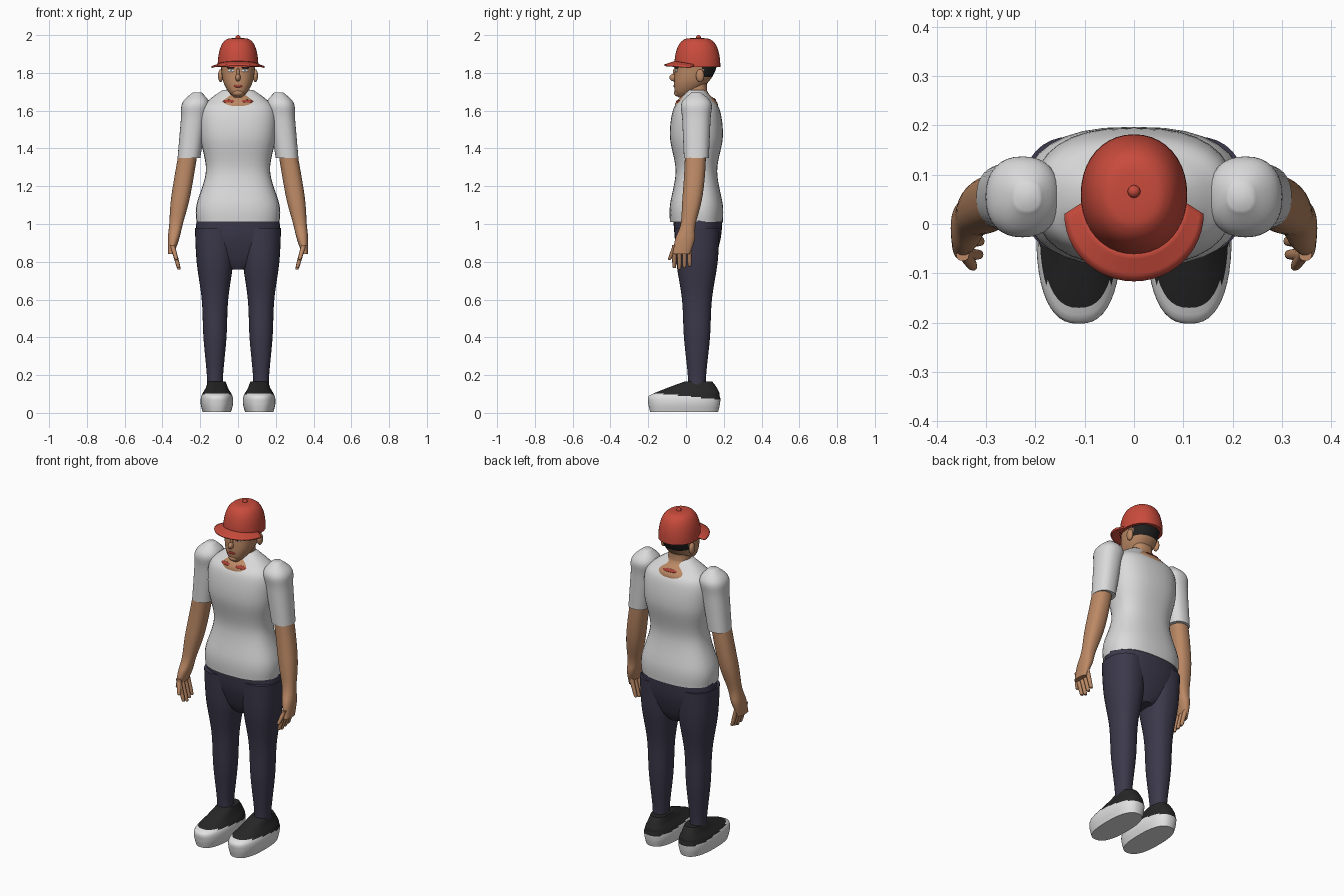
import bpy, bmesh, math
from mathutils import Vector, Matrix, Euler

cube = bpy.data.objects.get("Cube")
if cube:
    bpy.data.objects.remove(cube)


def material(name, red, green, blue):
    m = bpy.data.materials.new(name)
    m.use_nodes = True
    colour = (red, green, blue, 1)
    m.diffuse_color = colour
    m.node_tree.nodes["Principled BSDF"].inputs["Base Color"].default_value = colour
    return m


SKIN = material("skin", .5, .25, .13)
SHIRT = material("shirt_white", .7, .7, .7)
NAVY = material("trouser_navy", .045, .04, .07)
BLACK = material("shoe_black", .02, .02, .02)
SOLE = material("sole_white", .75, .75, .75)
RED = material("cap_red", .58, .07, .045)
HAIR = material("hair_black", .015, .015, .015)
LIP = material("lip_red", .4, .05, .035)


def finish(name, bm, mats, rule=None):
    """Turn a bmesh into a smooth object, colouring faces by a rule."""
    bmesh.ops.recalc_face_normals(bm, faces=bm.faces)
    mesh = bpy.data.meshes.new(name)
    bm.to_mesh(mesh)
    bm.free()
    for m in mats:
        mesh.materials.append(m)
    if rule:
        for face in mesh.polygons:
            face.material_index = int(rule(face.center))
    mesh.shade_smooth()
    mesh.set_sharp_from_angle(angle=math.radians(50))
    obj = bpy.data.objects.new(name, mesh)
    bpy.context.collection.objects.link(obj)
    return obj


def spline(a, b, c, d, t):
    """Smooth curve from b to c, with a and d as neighbours."""
    start, end = (c - a) / 2, (d - b) / 2
    ease = t * t * (3 - 2 * t)
    return b.lerp(c, ease) + start * t * (1 - t) ** 2 - end * t * t * (1 - t)


def loft(name, rings, *mats, x=lambda z: 0, y=lambda z: .055, ratio=1,
         side=1, sides=32, steps=6, power=2.3, rule=None):
    """Skin rings (height, half width, half depth) around the line x(z), y(z).
    A ring without a depth takes its width times the ratio."""
    rings = [Vector((r[0], r[1], r[2] if len(r) > 2 else r[1] * ratio)) for r in rings]
    pts = [rings[0], *rings, rings[-1]]
    dense = [spline(*pts[i:i + 4], k / steps)
             for i in range(len(rings) - 1) for k in range(steps)]
    dense.append(rings[-1])
    bm = bmesh.new()
    loops = []
    for z, width, depth in dense:
        loop = []
        for k in range(sides):
            angle = math.tau * k / sides
            c, s = math.cos(angle), math.sin(angle)
            px = x(z) + width * math.copysign(abs(c) ** (2 / power), c)
            py = y(z) + depth * math.copysign(abs(s) ** (2 / power), s)
            loop.append(bm.verts.new((side * px, py, z)))
        loops.append(loop)
    for low, high in zip(loops, loops[1:]):
        for k in range(sides):
            bm.faces.new((low[k - 1], low[k], high[k], high[k - 1]))
    bm.faces.new(loops[0])
    bm.faces.new(loops[-1])
    return finish(name, bm, mats, rule)


def blob(name, place, size, mat, turn=Euler()):
    bm = bmesh.new()
    bmesh.ops.create_uvsphere(bm, u_segments=16, v_segments=10, radius=1)
    bm.transform(Matrix.LocRotScale(Vector(place), turn, Vector(size)))
    return finish(name, bm, [mat])


def plate(name, body, x, z, width, height, mat, thick=.004, way=1):
    """Lay a thin oval on a body's front (way 1) or back (way -1)."""
    hit, place, normal, _ = body.ray_cast((x, -way, z), (0, way, 0))
    if hit:
        blob(name, place, (width, thick, height), mat, normal.to_track_quat('Y', 'Z'))


def finger(name, tip, y, lean, side):
    """Tapered finger that curls in toward the thigh."""
    loft(name, [(tip, .004), (tip + .012, .01), (.89, .013)], SKIN, side=side, sides=12,
         x=lambda z: .345 - .28 * (.88 - z), y=lambda z: y + lean * (z - tip))


# Shirt body, rising to the collar
loft("shirt_body", [(1.01, .22, .14), (1.1, .22, .14), (1.28, .17, .11), (1.46, .2, .14),
                    (1.6, .2, .125), (1.66, .15, .085), (1.71, .08, .045)],
     SHIRT, power=2.5)

# Neck and open chest
neck = loft("neck", [(1.58, .12), (1.64, .12), (1.69, .07), (1.72, .06), (1.78, .06)],
            SKIN, ratio=.93, power=2.5)

# Head, with the chin set forward and hair at the back below the cap
head = loft("head", [(1.67, .02, .02), (1.7, .05, .06), (1.75, .077, .09),
                     (1.81, .088, .107), (1.88, .09, .11), (1.93, .06, .07)],
            SKIN, HAIR, y=lambda z: .056 - 1.7 * (1.88 - z) ** 2, sides=48,
            rule=lambda c: c.y > .09 and c.z > 1.775)
blob("nose", (0, -.062, 1.775), (.014, .026, .02), SKIN)
blob("nose_bridge", (0, -.058, 1.8), (.009, .012, .026), SKIN)
blob("chin", (0, -.042, 1.695), (.03, .022, .02), SKIN)

# Cap crown as a rounded dome, with its button
arc = [math.pi / 2 * i / 8 for i in range(9)]
loft("cap_crown", [(1.83 + .155 * math.sin(a), .108 * abs(math.cos(a)) ** .5) for a in arc],
     RED, y=lambda z: .06, ratio=1.13, sides=40, steps=3, power=2.1)
blob("cap_button", (0, .066, 1.987), (.013, .013, .013), RED)

# Cap brim, a crescent from the crown to a wider arc
bm = bmesh.new()
rows = []
for i in range(25):
    angle = math.pi * (1 + i / 24)
    c, s = math.cos(angle), math.sin(angle)
    inner = Vector((.1 * c, .045 + .1 * s, 1.842 - .018 * s))
    outer = Vector((.14 * c, .02 + .135 * s, 1.83 - .01 * s))
    rows.append([bm.verts.new(inner.lerp(outer, t / 4)) for t in range(5)])
for p, q in zip(rows, rows[1:]):
    for t in range(4):
        bm.faces.new((p[t], p[t + 1], q[t + 1], q[t]))
brim = finish("cap_brim", bm, [RED])
shell = brim.modifiers.new("thickness", 'SOLIDIFY')
shell.thickness = .009
shell.offset = 0

# Painted mouth and neckline mark
bpy.context.view_layer.update()
plate("lips", head, 0, 1.73, .026, .007, LIP)
plate("back_mark", neck, 0, 1.66, .045, .01, LIP, way=-1)

# Trouser seat
loft("trouser_seat", [(.76, .05, .06), (.82, .17, .09), (.92, .22, .12), (1.02, .22, .13)],
     NAVY, y=lambda z: .063)

for side, label in ((1, "left_"), (-1, "right_")):
    # Face details, ear and neckline mark
    plate(label + "eye", head, side * .037, 1.812, .018, .008, SOLE)
    plate(label + "pupil", head, side * .036, 1.812, .007, .007, HAIR, thick=.0048)
    plate(label + "brow", head, side * .04, 1.828, .024, .005, HAIR)
    plate(label + "collar_mark", neck, side * .05, 1.65, .032, .01, LIP)
    blob(label + "ear", (side * .092, .075, 1.785), (.014, .022, .034), SKIN)

    # Trouser leg
    loft(label + "trouser_leg", [(.11, .043), (.2, .043), (.4, .061), (.6, .07),
                                 (.8, .097), (.98, .106)],
         NAVY, x=lambda z: .122, y=lambda z: .058, ratio=1.13, side=side)

    # Shoe, white below a line that climbs toward the toe
    loft(label + "shoe", [(.004, .075, .18), (.05, .086, .19), (.09, .082, .187),
                          (.13, .06, .135), (.165, .047, .075)],
         BLACK, SOLE, x=lambda z: .112, y=lambda z: max(-.01, z - .1), side=side,
         sides=48, power=2.5, rule=lambda c: c.z < .088 - .1 * c.y)

    # Sleeve with a puffed shoulder
    loft(label + "sleeve", [(1.35, .06), (1.55, .068), (1.64, .072), (1.695, .025)],
         SHIRT, x=lambda z: .43 - .126 * z, ratio=1.1, side=side)

    # Arm and palm, swinging outward and forward
    loft(label + "arm", [(.84, .015, .045), (.92, .03, .052), (1, .036, .04),
                         (1.15, .05, .053), (1.4, .05, .056)],
         SKIN, x=lambda z: .26 + .17 * (1.4 - z),
         y=lambda z: .05 - .24 * (1.4 - z) ** 2, side=side)

    # Fingers and thumb
    for i, name in enumerate(("index", "middle", "ring", "little")):
        finger(label + name + "_finger", .76 + .008 * abs(i - 1), .027 * i - .062, 0, side)
    finger(label + "thumb", .81, -.088, .4, side)
